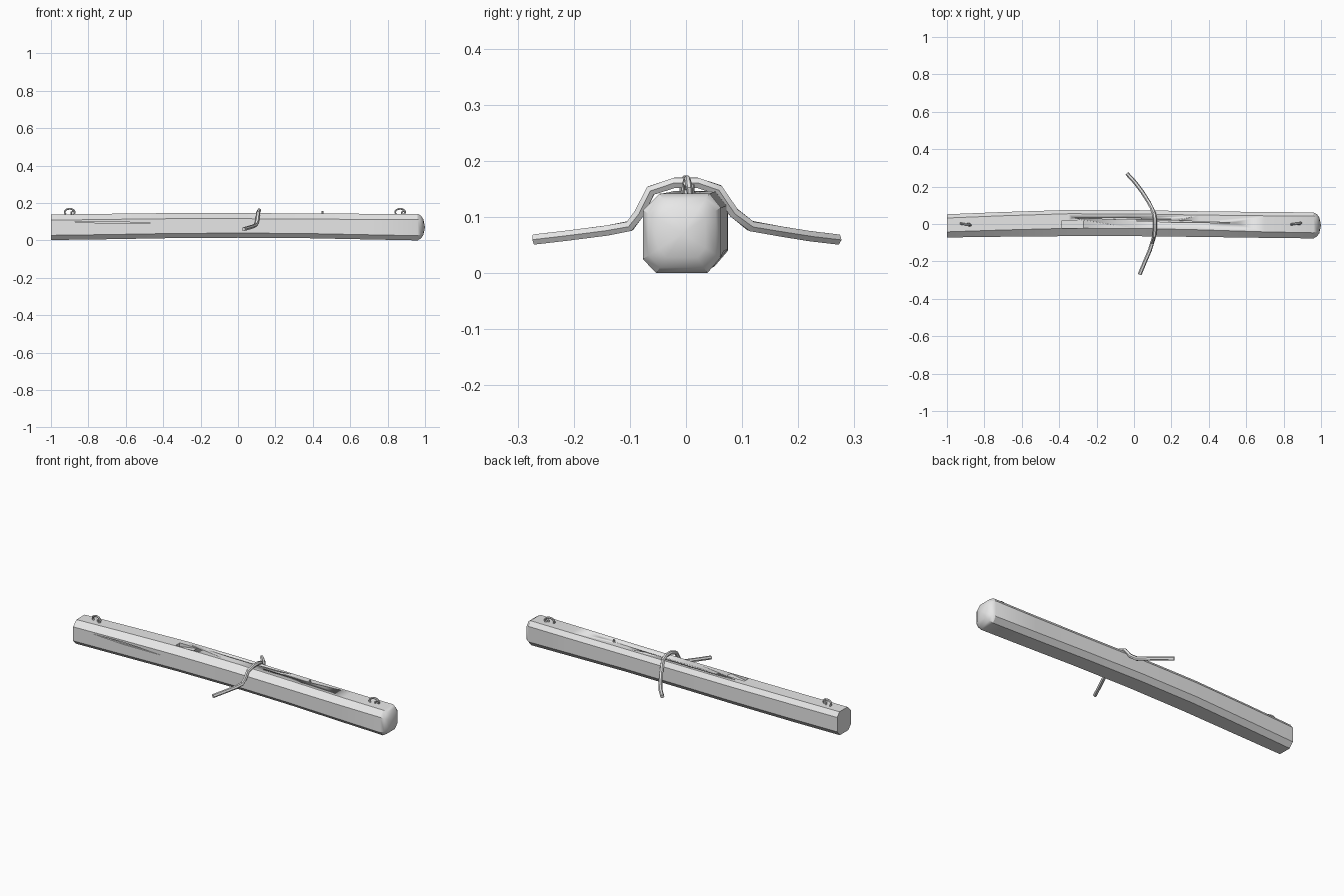
import bpy, bmesh, math
from mathutils import Vector

if "Cube" in bpy.data.objects:
    bpy.data.objects.remove(bpy.data.objects["Cube"])

mat = bpy.data.materials.new("plain grey")
mat.diffuse_color = (0.8, 0.8, 0.8, 1)
mat.use_nodes = True
mat.node_tree.nodes["Principled BSDF"].inputs["Base Color"].default_value = mat.diffuse_color


def make(name, bm, angle=30):
    bmesh.ops.recalc_face_normals(bm, faces=bm.faces)
    me = bpy.data.meshes.new(name)
    bm.to_mesh(me)
    bm.free()
    ob = bpy.data.objects.new(name, me)
    bpy.context.collection.objects.link(ob)
    me.materials.append(mat)
    bpy.ops.object.select_all(action='DESELECT')
    ob.select_set(True)
    bpy.context.view_layer.objects.active = ob
    bpy.ops.object.shade_smooth_by_angle(angle=math.radians(angle))
    return ob


def loft(bm, rings):
    vs = [[bm.verts.new(p) for p in r] for r in rings]
    n = len(vs[0])
    for a, b in zip(vs, vs[1:]):
        for i in range(n):
            bm.faces.new((a[i], a[(i + 1) % n], b[(i + 1) % n], b[i]))
    bm.faces.new(vs[0])
    return vs


# Chamfered, slightly bowed beam section
def section(x, y0, y1, z0, z1, c):
    return [Vector(p) for p in (
        (x, y0 + .024, z0), (x, y1 - .024, z0), (x, y1, z0 + .028), (x, y1, z1 - .025),
        (x, y1 - .02, z1), (x, y0 + c, z1), (x, y0, z1 - .03), (x, y0, z0 + .025))]


def beam():
    bm = bmesh.new()
    rings = [section(*s) for s in (
        (-1.0, -.072, .052, .002, .138, .030), (-.7, -.068, .064, .006, .142, .036),
        (-.35, -.065, .075, .012, .146, .042), (0, -.065, .074, .014, .146, .042),
        (.35, -.069, .068, .012, .144, .038), (.7, -.074, .064, .005, .142, .032),
        (.96, -.077, .062, 0, .142, .030))]
    # Rounded end cap
    c = sum(rings[-1], Vector()) / 8
    for x, s in ((.978, .86), (.991, .6)):
        rings.append([Vector((x, c.y + (p.y - c.y) * s, c.z + (p.z - c.z) * s)) for p in rings[6]])
    vs = loft(bm, rings)
    tip = bm.verts.new((1, c.y, c.z))
    for i in range(8):
        bm.faces.new((vs[-1][i], vs[-1][(i + 1) % 8], tip))
    return make("beam", bm, 30)


def cut(ob, bm):
    cutter = make("cutter", bm)
    cutter.hide_render = True
    mod = ob.modifiers.new("cut", 'BOOLEAN')
    mod.operation = 'DIFFERENCE'
    mod.object = cutter
    mod.solver = 'EXACT'
    bpy.context.view_layer.objects.active = ob
    bpy.ops.object.modifier_apply(modifier=mod.name)
    bpy.data.objects.remove(cutter)


# Long diamond-shaped split, sunk along the given direction
def crack(ob, a, b, side, down, width):
    a, b, side, down = map(Vector, (a, b, side, down))
    mid = a.lerp(b, .45)
    outline = [a, mid - side * width / 2, b, mid + side * width / 2]
    bm = bmesh.new()
    vs = loft(bm, [[p - down for p in outline], [p + down for p in outline]])
    bm.faces.new(vs[-1])
    cut(ob, bm)


wood = beam()
crack(wood, (-.88, -.07, .100), (-.45, -.07, .091), (0, 0, 1), (0, .012, 0), .012)
crack(wood, (-.33, .034, .146), (.24, .024, .146), (0, 1, 0), (0, 0, -.012), .010)
crack(wood, (0, .018, .146), (.53, .006, .146), (0, 1, 0), (0, 0, -.012), .010)

# Wedge-shaped notch
bm = bmesh.new()
prof = ((-.384, .16), (-.27, .16), (-.27, .143), (-.384, .125))
vs = loft(bm, [[(x, y, z) for x, z in prof] for y in (-.021, .018)])
bm.faces.new(vs[-1])
cut(wood, bm)


# Tube along a path, with a polygonal cross-section
def tube(name, pts, r, sides, angle=30):
    pts = [Vector(p) for p in pts]
    bm = bmesh.new()
    rings = []
    for i, p in enumerate(pts):
        t = (pts[min(i + 1, len(pts) - 1)] - pts[max(i - 1, 0)]).normalized()
        ref = Vector((0, 1, 0)) if abs(t.y) < .5 else Vector((1, 0, 0))
        u = (ref - t * ref.dot(t)).normalized()
        w = t.cross(u)
        rings.append([p + r * (u * math.cos(k * math.tau / sides) + w * math.sin(k * math.tau / sides))
                      for k in range(sides)])
    vs = loft(bm, rings)
    bm.faces.new(vs[-1])
    return make(name, bm, angle)


# Cord draped over the beam
tube("cord", ((.03, -.27, .06), (.055, -.21, .067), (.085, -.14, .076), (.097, -.1, .084),
              (.103, -.083, .107), (.108, -.063, .147), (.113, -.02, .161), (.113, .02, .161),
              (.107, .057, .149), (.095, .085, .108), (.08, .115, .084), (.045, .17, .074),
              (.008, .22, .066), (-.038, .27, .06)), .0105, 6)

# Curled metal eyelets near both ends
for name, cx in (("left_eyelet", -.9), ("right_eyelet", .867)):
    s = 1 if cx < 0 else -1
    arc = []
    for k in range(11):
        a = math.radians(-50 + k * 27)
        arc.append((cx + .027 * math.cos(a), s * (-.008 + .0012 * k), .151 + .018 * math.sin(a)))
    tube(name, arc, .0055, 6)
    tube(name + "_stem", ((cx + .008, 0, .13), (cx + .008, 0, .15), (cx + .022, 0, .160)), .005, 6)

# Small nail on top
tube("nail", ((.452, .01, .13), (.452, .01, .158)), .005, 6)
